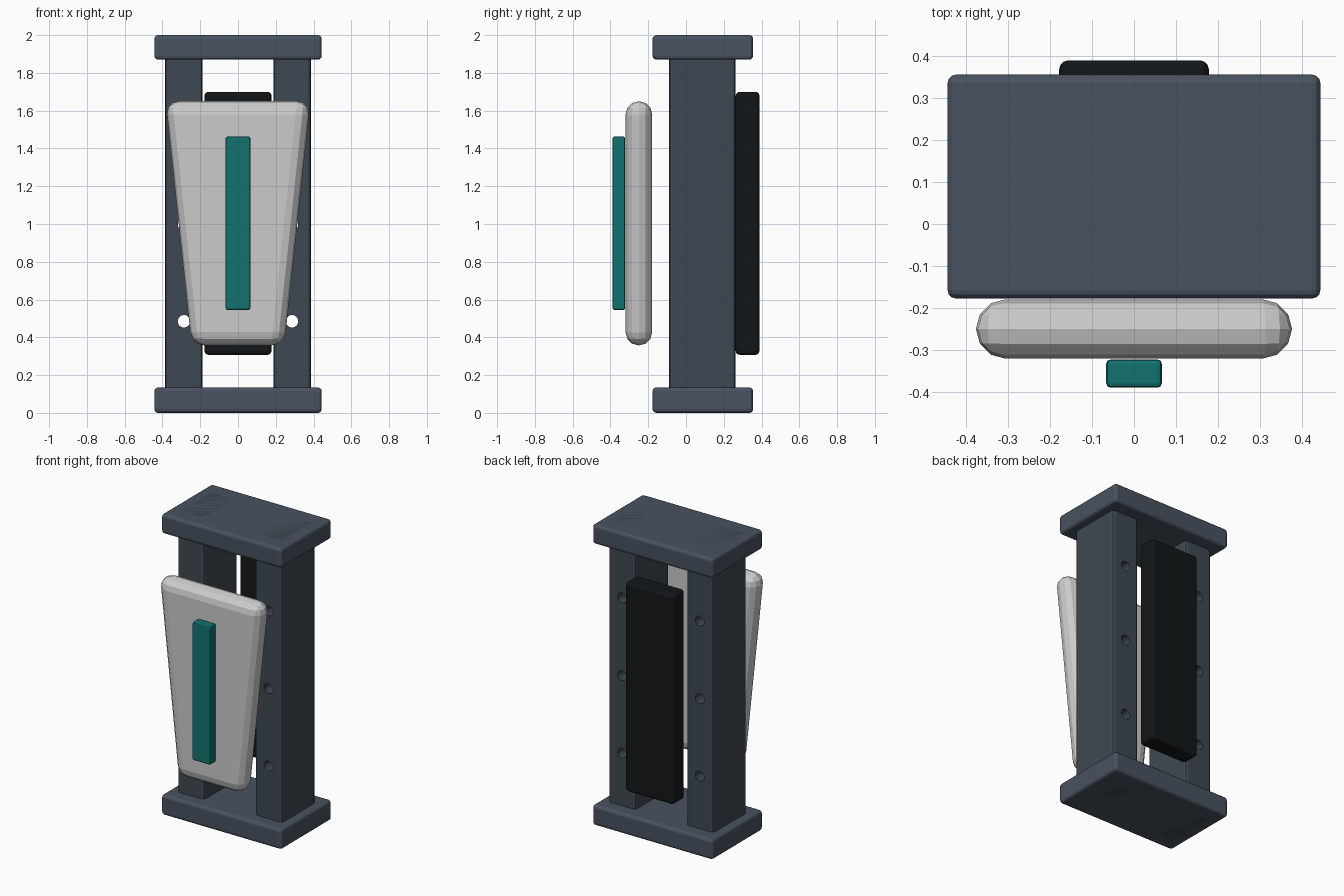
import bpy, bmesh
from math import pi
from mathutils import Matrix

if "Cube" in bpy.data.objects:
    bpy.data.objects.remove(bpy.data.objects["Cube"])


def material(name, rgb):
    m = bpy.data.materials.new(name)
    m.diffuse_color = (*rgb, 1)
    m.use_nodes = True
    m.node_tree.nodes["Principled BSDF"].inputs["Base Color"].default_value = m.diffuse_color
    return m


SLATE = material("slate", (0.065, 0.085, 0.117))
STEEL = material("dark_steel", (0.048, 0.065, 0.084))
BLACK = material("black", (0.006, 0.008, 0.009))
TEAL = material("teal", (0.006, 0.17, 0.16))
PALE = material("pale_grey", (0.6, 0.6, 0.62))


def block(name, x, y, z, bevel, mat, segments=3, bottom_scale=1.0):
    """Bevelled box from (min, max) ranges; bottom_scale tapers the width."""
    bm = bmesh.new()
    bmesh.ops.create_cube(bm, size=1)
    for v in bm.verts:
        low = v.co.z < 0
        v.co.x = x[v.co.x > 0] * (bottom_scale if low else 1)
        v.co.y = y[v.co.y > 0]
        v.co.z = z[v.co.z > 0]
    bmesh.ops.bevel(bm, geom=bm.edges[:], offset=bevel, segments=segments,
                    profile=0.5, affect='EDGES', clamp_overlap=True)
    me = bpy.data.meshes.new(name)
    bm.to_mesh(me)
    bm.free()
    me.materials.append(mat)
    ob = bpy.data.objects.new(name, me)
    bpy.context.collection.objects.link(ob)
    return ob


def drill(ob, x, heights, radius):
    """Cut round through-holes along y."""
    bm = bmesh.new()
    for z in heights:
        bmesh.ops.create_cone(
            bm, cap_ends=True, segments=24, radius1=radius, radius2=radius, depth=1.0,
            matrix=Matrix.Translation((x, 0.09, z)) @ Matrix.Rotation(pi / 2, 4, 'X'))
    me = bpy.data.meshes.new("hole_cutter")
    bm.to_mesh(me)
    bm.free()
    me.materials.append(ob.data.materials[0])
    cutter = bpy.data.objects.new("hole_cutter", me)
    bpy.context.collection.objects.link(cutter)
    mod = ob.modifiers.new("holes", 'BOOLEAN')
    mod.operation, mod.solver, mod.object = 'DIFFERENCE', 'EXACT', cutter
    bpy.context.view_layer.objects.active = ob
    bpy.ops.object.modifier_apply(modifier=mod.name)
    bpy.data.objects.remove(cutter)


# End plates
for name, z in (("bottom_plate", (0, 0.135)), ("top_plate", (1.87, 2))):
    block(name, (-0.443, 0.443), (-0.177, 0.355), z, 0.02, SLATE)

# Upright rails, running full height and drilled front to back
for name, s in (("left_rail", -1), ("right_rail", 1)):
    rail = block(name, sorted((s * 0.187, s * 0.386)), (-0.089, 0.263), (0, 2),
                 0.018, STEEL, 2)
    drill(rail, s * 0.286, (0.485, 1.0, 1.515), 0.033)

# Rear box behind the rails
block("rear_box", (-0.178, 0.178), (0.263, 0.389), (0.307, 1.70), 0.022, BLACK)

# Tapered front shield with fully rounded rim
block("front_shield", (-0.383, 0.383), (-0.32, -0.179), (0.357, 1.65),
      0.07, PALE, 3, 0.64)

# Teal strip on the shield
block("accent_strip", (-0.066, 0.066), (-0.389, -0.322), (0.545, 1.463), 0.01, TEAL, 2)
